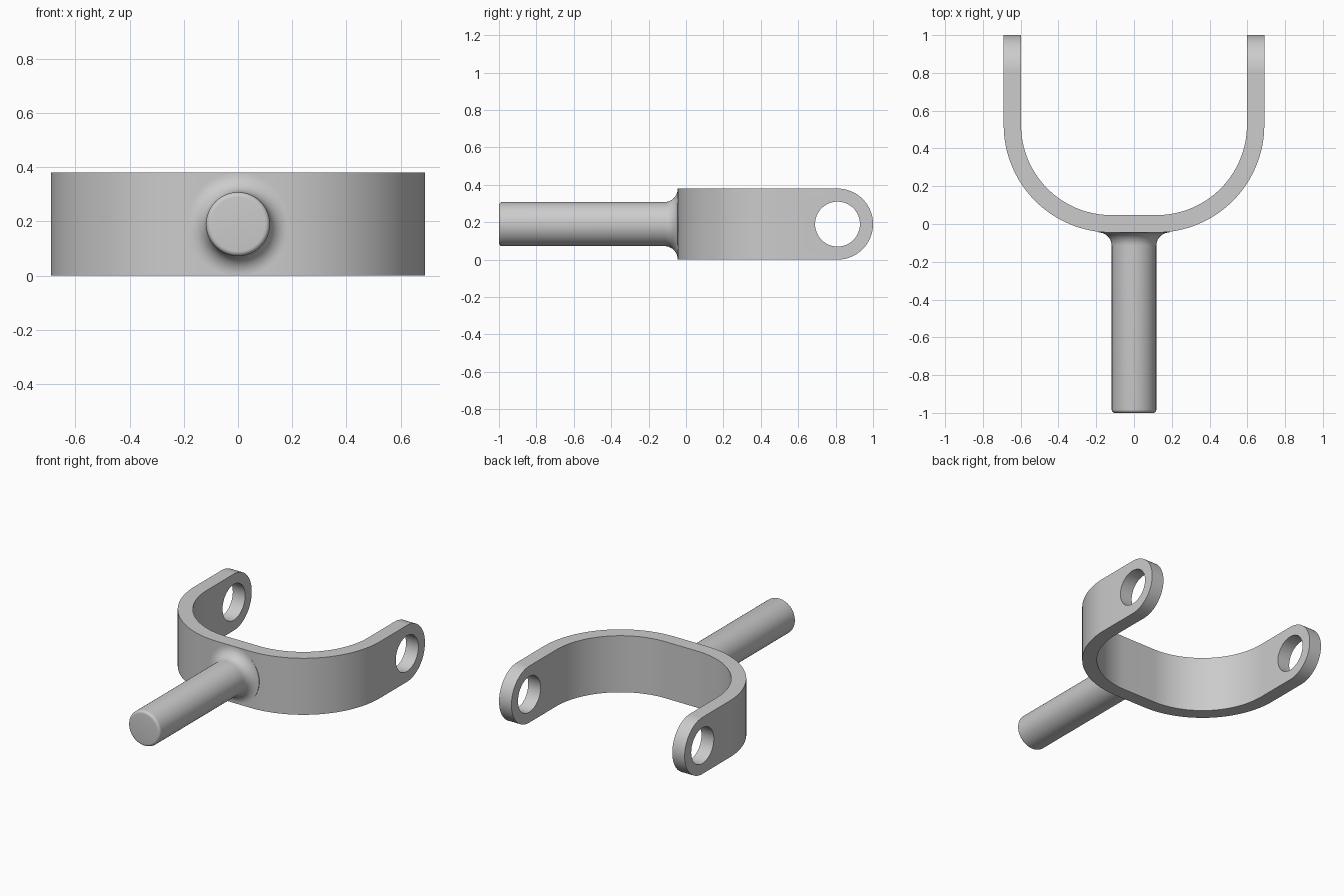
import bpy
import bmesh
from math import sin, cos, pi
from mathutils import Vector

HEIGHT = 0.38
MID = HEIGHT / 2
EYE_Y = 0.81        # centre of the rounded arm tips and pin holes
BEND_X, BEND_Y = 0.12, 0.525   # centre of the yoke bends

cube = bpy.data.objects.get("Cube")
if cube:
    bpy.data.objects.remove(cube, do_unlink=True)

steel = bpy.data.materials.new("plain grey steel")
steel.use_nodes = True
grey = (0.6, 0.6, 0.6, 1)
steel.diffuse_color = grey
steel.node_tree.nodes["Principled BSDF"].inputs["Base Color"].default_value = grey


def arc(cx, cy, r, start, end, steps):
    """Points on an arc, angles in units of pi."""
    angles = [pi * (start + (end - start) * i / steps) for i in range(steps + 1)]
    return [(cx + r * cos(a), cy + r * sin(a)) for a in angles]


def finish(bm, name):
    bmesh.ops.recalc_face_normals(bm, faces=bm.faces)
    mesh = bpy.data.meshes.new(name)
    bm.to_mesh(mesh)
    bm.free()
    mesh.materials.append(steel)
    obj = bpy.data.objects.new(name, mesh)
    bpy.context.collection.objects.link(obj)
    return obj


def prism(name, points, offset):
    """Extrude a closed outline of 3D points along an offset."""
    bm = bmesh.new()
    face = bm.faces.new([bm.verts.new(p) for p in points])
    result = bmesh.ops.extrude_face_region(bm, geom=[face], use_keep_orig=True)
    moved = [g for g in result["geom"] if isinstance(g, bmesh.types.BMVert)]
    bmesh.ops.translate(bm, verts=moved, vec=Vector(offset))
    return finish(bm, name)


def activate(obj):
    bpy.ops.object.select_all(action="DESELECT")
    obj.select_set(True)
    bpy.context.view_layer.objects.active = obj


def cut(obj, cutter, operation):
    activate(obj)
    mod = obj.modifiers.new("cut", "BOOLEAN")
    mod.operation = operation
    mod.solver = "EXACT"
    mod.object = cutter
    bpy.ops.object.modifier_apply(modifier=mod.name)
    bpy.data.objects.remove(cutter, do_unlink=True)


def u_line(radius):
    """Right arm tip, round both bends, to the left arm tip."""
    half = arc(BEND_X, BEND_Y, radius, 0, -0.5, 32)
    right = [(BEND_X + radius, 1.1)] + half
    return right + [(-x, y) for x, y in reversed(right)]


# Yoke: U-shaped band, trimmed to rounded tips and drilled for the pin
outline = u_line(0.57) + u_line(0.478)[::-1]
yoke = prism("yoke", [(x, y, -0.1) for x, y in outline], (0, 0, HEIGHT + 0.2))

side = [(-0.5, 0), (EYE_Y, 0)] + arc(EYE_Y, MID, MID, -0.5, 0.5, 48)[1:-1]
side += [(EYE_Y, HEIGHT), (-0.5, HEIGHT)]
cut(yoke, prism("tip_trim", [(-1, y, z) for y, z in side], (2, 0, 0)), "INTERSECT")

hole = arc(EYE_Y, MID, 0.12, 0, 2, 64)[:-1]
cut(yoke, prism("pin_hole", [(-1, y, z) for y, z in hole], (2, 0, 0)), "DIFFERENCE")

# Shaft: lathed rod with a rounded end and a fillet flaring into the yoke
R, EDGE, FILLET, BASE_Y = 0.118, 0.018, 0.07, -0.045
profile = [(0, -1)]
profile += arc(R - EDGE, -1 + EDGE, EDGE, -0.5, 0, 6)
profile += arc(R + FILLET, BASE_Y - FILLET, FILLET, 1, 0.5, 12)
profile += [(R + FILLET, 0), (0, 0)]
bm = bmesh.new()
verts = [bm.verts.new((r, y, MID)) for r, y in profile]
edges = [bm.edges.new(pair) for pair in zip(verts, verts[1:])]
bmesh.ops.spin(bm, geom=verts + edges, cent=(0, 0, MID), axis=(0, 1, 0),
               angle=2 * pi, steps=64)
bmesh.ops.remove_doubles(bm, verts=bm.verts, dist=0.0001)
shaft = finish(bm, "shaft")

# Smooth the curves, keep the rims crisp
for obj in (yoke, shaft):
    activate(obj)
    bpy.ops.object.shade_smooth_by_angle(angle=pi / 6)
